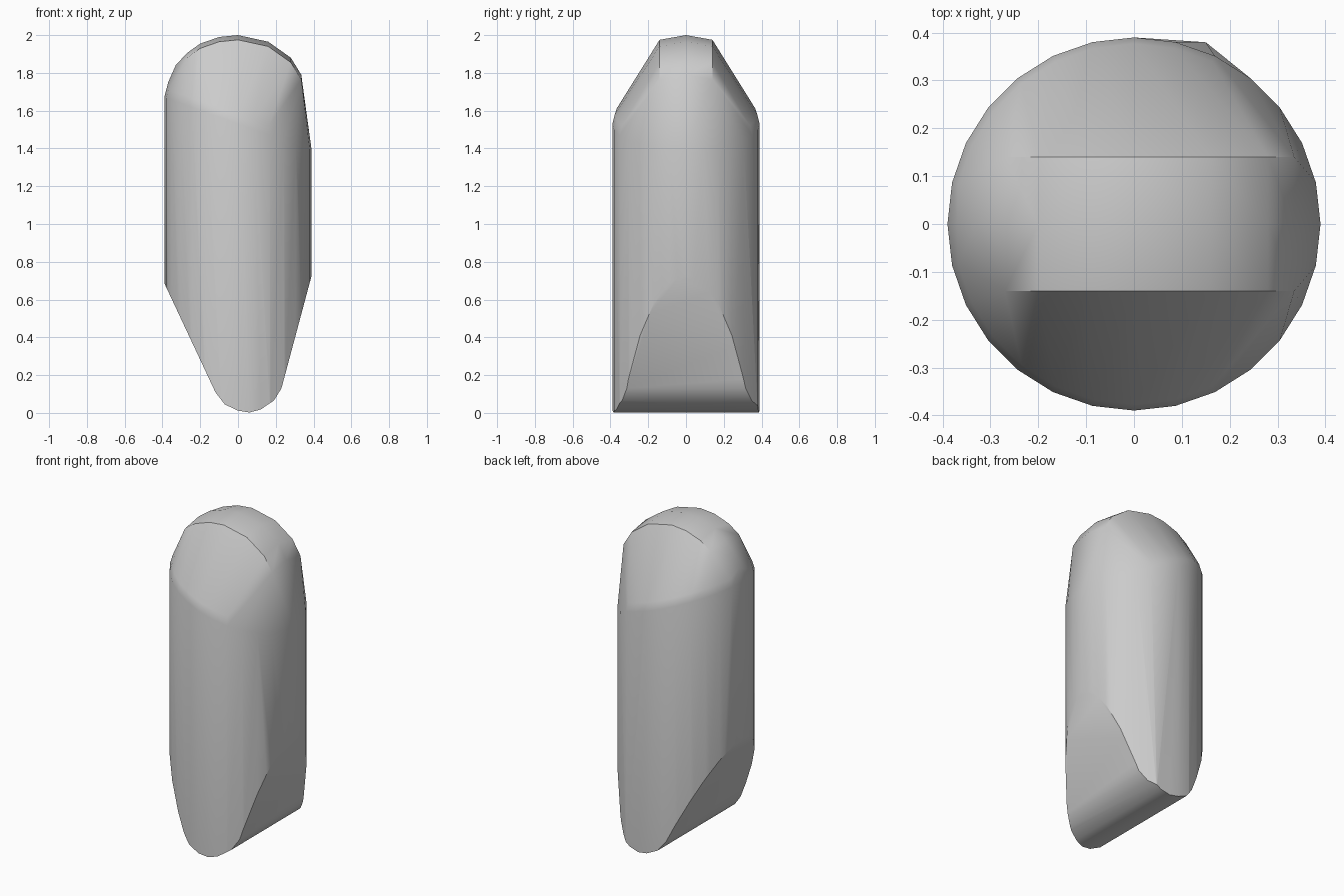
import bpy, bmesh
from math import cos, sin, tau
from mathutils import Vector

if "Cube" in bpy.data.objects:
    bpy.data.objects.remove(bpy.data.objects["Cube"])

RADIUS, SIDES = 0.39, 28
CAP_HALF = 0.14

# crown arc (x, z), from the rounded side to the clipped side
crown = [(-0.37, 1.75), (-0.33, 1.84), (-0.27, 1.905), (-0.2, 1.955), (-0.1, 1.99),
         (0, 2.0), (0.16, 1.965), (0.28, 1.88), (0.335, 1.79)]
# wedge foot (x, z), from one flank round the rounded tip to the other
foot = [(-0.387, 0.68), (-0.12, 0.11), (-0.07, 0.045), (0, 0.012), (0.06, 0.002),
        (0.12, 0.018), (0.19, 0.065), (0.23, 0.13), (0.388, 0.72)]

bm = bmesh.new()


def ring(radius, height):
    for i in range(SIDES):
        x, y = radius * cos(tau * i / SIDES), radius * sin(tau * i / SIDES)
        bm.verts.new((x, y, height(x)))


# round column with a slanted shoulder
ring(RADIUS, lambda x: 0)
ring(RADIUS, lambda x: 1.53 - 0.36 * x)
ring(RADIUS - 0.013, lambda x: 1.58 - 0.36 * x)
bm.verts.new((0.15, 0.38, 0))

# crown: a central arc with a lower arc on each side
for x, z in crown:
    bm.verts.new((x, 0, z))
    if x > -0.3:
        for side in (-1, 1):
            bm.verts.new((x, side * CAP_HALF, z - 0.025))

hull = bmesh.ops.convex_hull(bm, input=bm.verts)
inside = {g for g in hull["geom_interior"] + hull["geom_unused"]
          if isinstance(g, bmesh.types.BMVert)}
bmesh.ops.delete(bm, geom=list(inside), context='VERTS')

# cut the foot one facet at a time and close each cut
for (x1, z1), (x2, z2) in zip(foot, foot[1:]):
    cut = bmesh.ops.bisect_plane(
        bm, geom=bm.verts[:] + bm.edges[:] + bm.faces[:], dist=1e-5,
        plane_co=(x1, 0, z1), plane_no=Vector((z2 - z1, 0, x1 - x2)), clear_outer=True)
    rim = [e for e in bm.edges if e.is_boundary]
    if rim:
        bmesh.ops.holes_fill(bm, edges=rim)

bmesh.ops.remove_doubles(bm, verts=bm.verts, dist=0.001)
bmesh.ops.recalc_face_normals(bm, faces=bm.faces)

mesh = bpy.data.meshes.new("body")
bm.to_mesh(mesh)
bm.free()
body = bpy.data.objects.new("body", mesh)
bpy.context.collection.objects.link(body)

# plain grey
grey = bpy.data.materials.new("grey")
grey.use_nodes = True
color = (0.6, 0.6, 0.6, 1)
grey.diffuse_color = color
grey.node_tree.nodes["Principled BSDF"].inputs["Base Color"].default_value = color
mesh.materials.append(grey)

bpy.context.view_layer.objects.active = body
body.select_set(True)
bpy.ops.object.shade_smooth_by_angle(angle=0.52)
